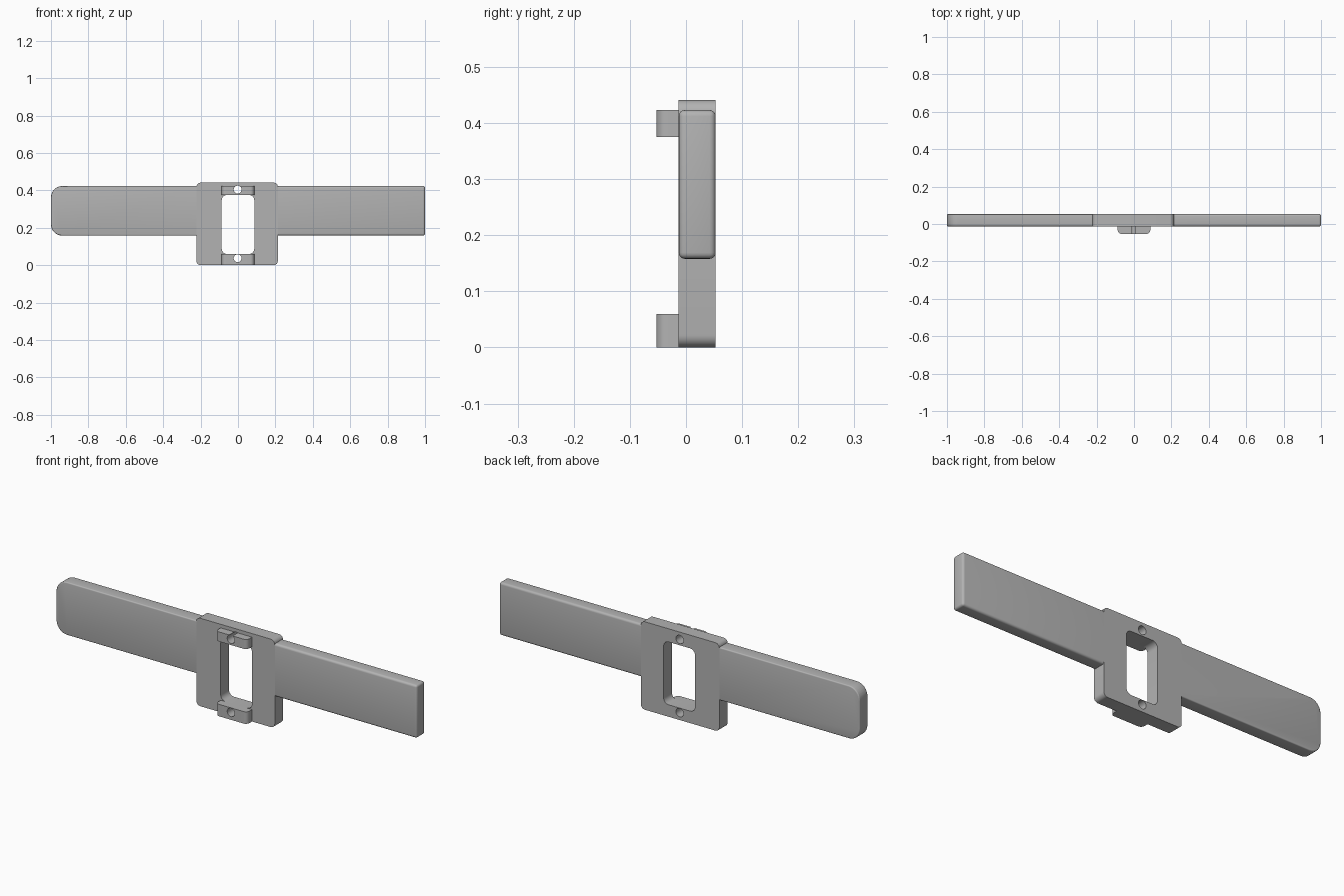
import bpy, bmesh, math
from mathutils import Vector

cube = bpy.data.objects.get("Cube")
if cube:
    bpy.data.objects.remove(cube, do_unlink=True)

grey = bpy.data.materials.new("plain grey")
grey.use_nodes = True
GREY = (0.45, 0.45, 0.45, 1)
grey.diffuse_color = GREY
grey.node_tree.nodes["Principled BSDF"].inputs["Base Color"].default_value = GREY

BACK, FACE, BOSS_FACE = 0.053, -0.013, -0.053
PLATE_X = (-0.222, 0.213)
WINDOW_X = (-0.087, 0.087)


def block(name, x, y, z, rounds=()):
    """Box whose edges are rounded by (rule, radius, segments) steps."""
    bm = bmesh.new()
    bmesh.ops.create_cube(bm, size=1)
    low = Vector((x[0], y[0], z[0]))
    size = Vector((x[1], y[1], z[1])) - low
    for v in bm.verts:
        v.co = low + Vector([(c + 0.5) * s for c, s in zip(v.co, size)])
    for rule, radius, segments in rounds:
        edges = [e for e in bm.edges if rule(e.verts[0].co, e.verts[1].co)]
        bmesh.ops.bevel(bm, geom=edges, offset=radius, segments=segments,
                        profile=0.5, affect='EDGES', clamp_overlap=True)
    return finish(name, bm)


def finish(name, bm):
    bmesh.ops.recalc_face_normals(bm, faces=bm.faces)
    mesh = bpy.data.meshes.new(name)
    bm.to_mesh(mesh)
    bm.free()
    mesh.materials.append(grey)
    obj = bpy.data.objects.new(name, mesh)
    bpy.context.collection.objects.link(obj)
    return obj


def activate(obj):
    bpy.ops.object.select_all(action='DESELECT')
    obj.select_set(True)
    bpy.context.view_layer.objects.active = obj


def cut(obj, cutters):
    activate(obj)
    for cutter in cutters:
        mod = obj.modifiers.new("cut", 'BOOLEAN')
        mod.operation = 'DIFFERENCE'
        mod.solver = 'EXACT'
        mod.object = cutter
        bpy.ops.object.modifier_apply(modifier=mod.name)


def along_y(a, b):
    return abs(a.y - b.y) > 0.01


def drill(name, z):
    """Round cutter running front to back."""
    bpy.ops.mesh.primitive_cylinder_add(vertices=32, radius=0.021, depth=0.4,
                                        location=(-0.002, 0, z),
                                        rotation=(math.pi / 2, 0, 0))
    obj = bpy.context.object
    obj.name = name
    obj.data.materials.append(grey)
    return obj


# Central plate and the two bosses on its face
plate = block("centre_plate", PLATE_X, (FACE, BACK), (0, 0.441),
              [(along_y, 0.022, 6)])


def front_upright(a, b):
    return max(a.y, b.y) < BOSS_FACE + 0.001 and abs(a.z - b.z) > 0.01


bosses = [block(name, WINDOW_X, (BOSS_FACE, FACE), z, [(front_upright, 0.02, 6)])
          for name, z in (("lower_boss", (0, 0.06)), ("upper_boss", (0.375, 0.423)))]

# Window and screw holes
window = block("window_cutter", WINDOW_X, (FACE - 0.01, BACK + 0.1), (0.06, 0.375),
               [(along_y, 0.028, 6)])
drills = [drill("lower_drill", 0.037), drill("upper_drill", 0.404)]
cut(plate, [window] + drills)
for boss, bit in zip(bosses, drills):
    cut(boss, [bit])
for helper in [window] + drills:
    bpy.data.objects.remove(helper, do_unlink=True)

# Arms: every edge softened except at the joint with the plate


def away_from_joint(a, b):
    return max(abs(a.x), abs(b.x)) > 0.3


def round_tip(a, b):
    return along_y(a, b) and min(a.x, b.x) < -0.9


ARM_Y, ARM_Z = (FACE, BACK), (0.158, 0.423)
right_arm = block("right_arm", (-1, PLATE_X[0]), ARM_Y, ARM_Z,
                  [(round_tip, 0.06, 8), (away_from_joint, 0.013, 4)])
left_arm = block("left_arm", (PLATE_X[1], 1), ARM_Y, ARM_Z,
                 [(away_from_joint, 0.011, 4)])

for obj in [plate, right_arm, left_arm] + bosses:
    activate(obj)
    bpy.ops.object.shade_smooth_by_angle(angle=math.radians(30))
